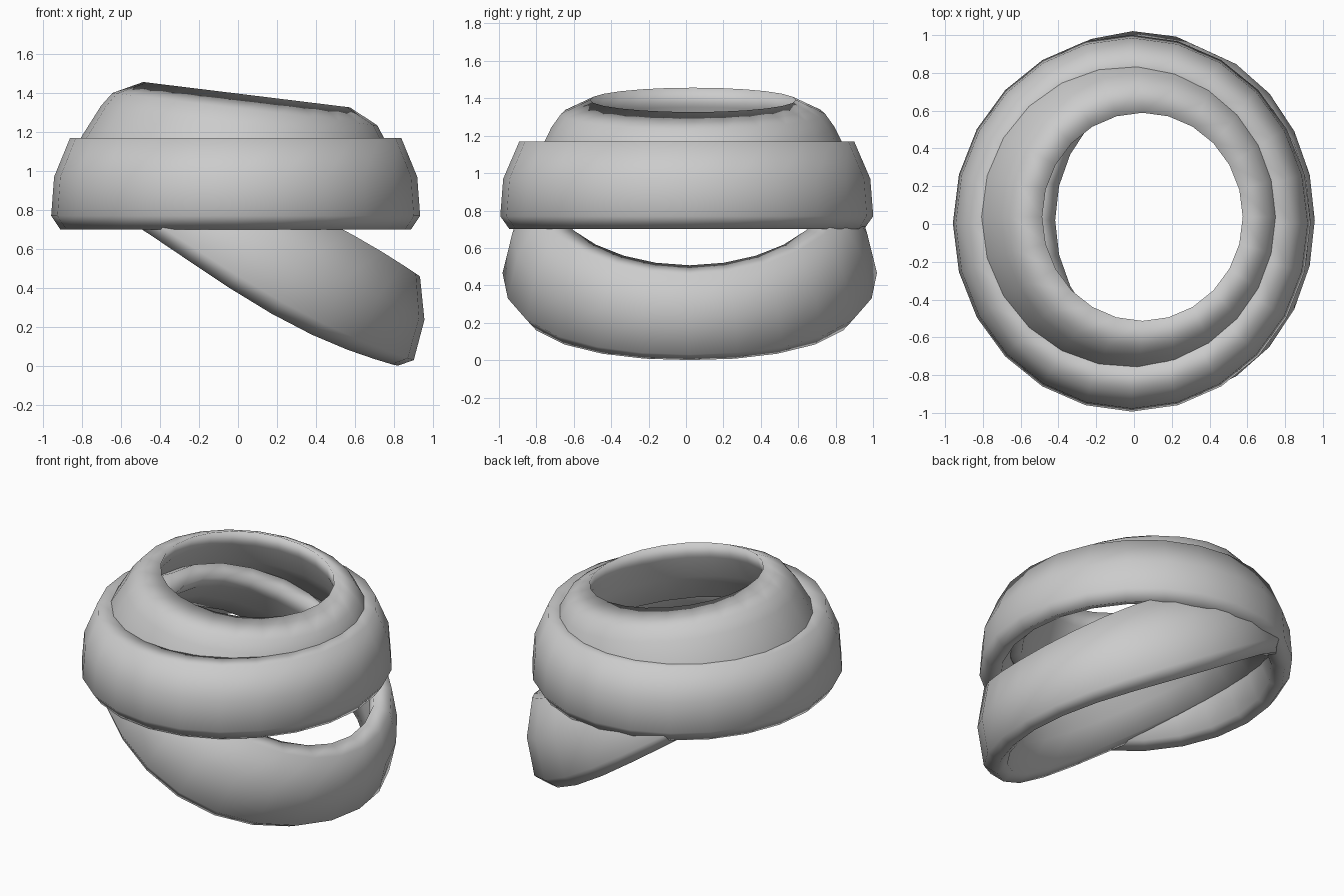
import bpy, bmesh, math
from mathutils import Matrix, Vector

if "Cube" in bpy.data.objects:
    bpy.data.objects.remove(bpy.data.objects["Cube"])

SEGS = 24


def band(name, profile, centre, tilt, y_scale, sag=0.0, flare=0.0, bulge=0.0):
    """Sweep a closed (radius, height) profile round an oval, then tip it about y.
    sag lowers the front and back; flare and bulge widen the front right and back right."""
    bm = bmesh.new()
    rot = Matrix.Rotation(math.radians(tilt), 3, 'Y')
    rings = []
    for i in range(SEGS):
        a = 2 * math.pi * i / SEGS
        c, s = math.cos(a), math.sin(a)
        w = max(0, math.cos(math.acos(c) - math.radians(68))) ** 4
        k = 1 + bulge * w
        rings.append([bm.verts.new(rot @ Vector((r * c * k, r * s * k * y_scale,
                                                 h * (1 + flare * w) - sag * s * s))
                                   + Vector(centre)) for r, h in profile])
    n = len(profile)
    for i in range(SEGS):
        p, q = rings[i], rings[(i + 1) % SEGS]
        for k in range(n):
            m = (k + 1) % n
            bm.faces.new((p[k], q[k], q[m], p[m]))
    bmesh.ops.recalc_face_normals(bm, faces=bm.faces)
    for f in bm.faces:
        f.smooth = True
    mesh = bpy.data.meshes.new(name)
    bm.to_mesh(mesh)
    bm.free()
    ob = bpy.data.objects.new(name, mesh)
    bpy.context.collection.objects.link(ob)
    return ob


# Level middle wrap
band("middle_wrap",
     [(0.90, 0.70), (0.947, 0.77), (0.932, 0.97), (0.85, 1.17),
      (0.72, 1.17), (0.70, 1.08), (0.76, 0.88), (0.82, 0.73)],
     (-0.012, 0.004, 0), 0, 1.053)

# Smaller top wrap, tipped slightly to the right
band("top_wrap",
     [(0.79, -0.27), (0.83, -0.21), (0.82, -0.14), (0.735, 0.04), (0.685, 0.112),
      (0.535, 0.187), (0.555, 0.08), (0.64, -0.08), (0.72, -0.25)],
     (0.022, 0.038, 1.206), 7, 1.03)

# Low hanging wrap, tipped steeply so its left side tucks inside the others
band("lower_wrap",
     [(0.948, -0.25), (1.006, -0.185), (0.954, 0.021), (0.826, 0.204),
      (0.715, 0.198), (0.73, 0.10), (0.81, -0.08), (0.87, -0.225)],
     (0.112, 0.02, 0.68), 29, 0.977, sag=0.03, flare=0.22, bulge=0.025)
